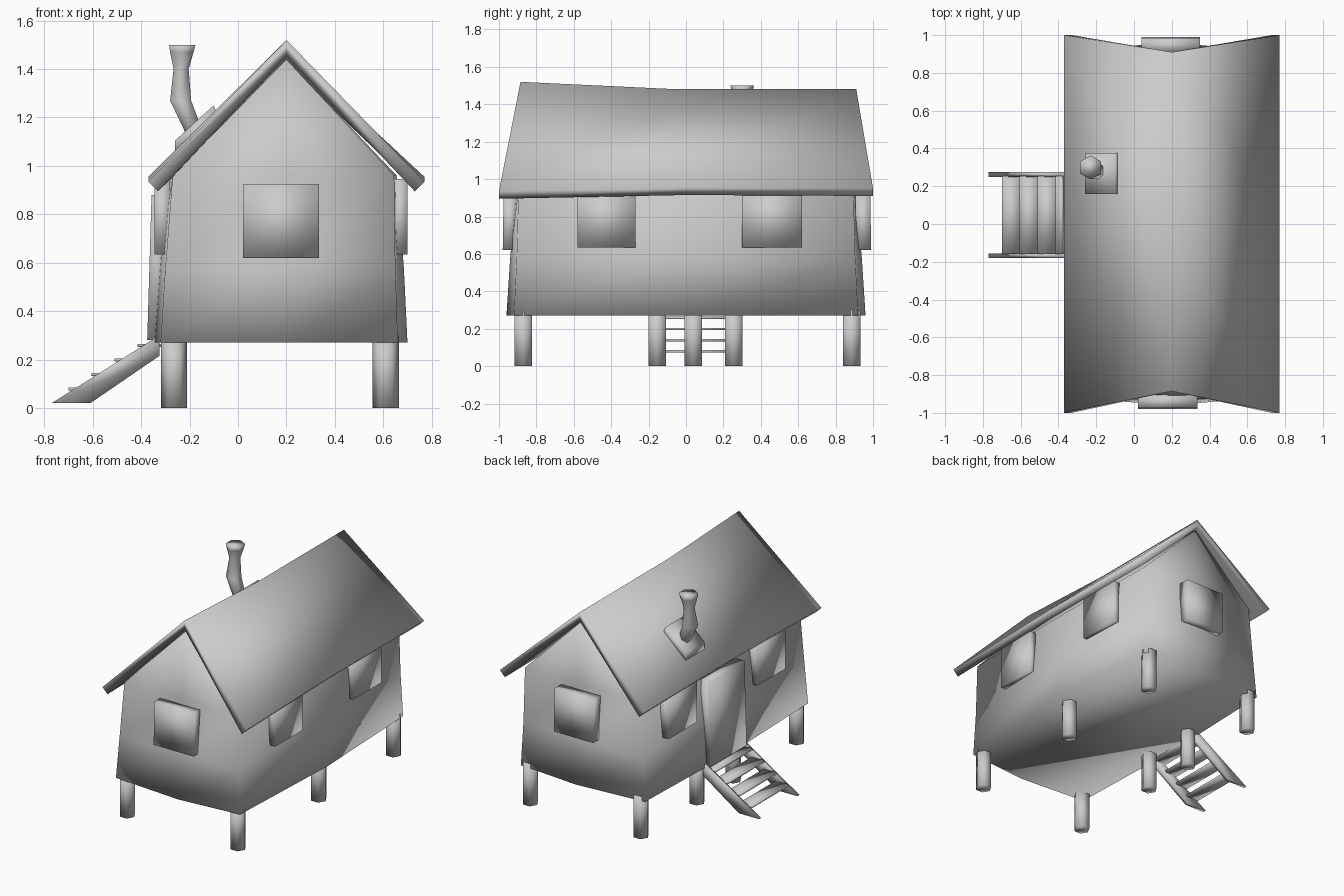
import bpy
from math import cos, sin, pi
from mathutils import Vector

if "Cube" in bpy.data.objects:
    bpy.data.objects.remove(bpy.data.objects["Cube"], do_unlink=True)

GREY = (0.6, 0.6, 0.6, 1)
mat = bpy.data.materials.new("plain grey")
mat.use_nodes = True
mat.diffuse_color = GREY
mat.node_tree.nodes["Principled BSDF"].inputs["Base Color"].default_value = GREY

MID = 0.2  # x of the ridge


def build(name, verts, faces):
    me = bpy.data.meshes.new(name)
    me.from_pydata([tuple(v) for v in verts], [], faces)
    me.materials.append(mat)
    me.shade_smooth()
    ob = bpy.data.objects.new(name, me)
    bpy.context.collection.objects.link(ob)
    return ob


def bridge(a, b, n):
    """Quads between two rings of n points starting at a and b."""
    return [(a + i, a + (i + 1) % n, b + (i + 1) % n, b + i) for i in range(n)]


def loft(name, rings):
    n = len(rings[0])
    faces = [tuple(reversed(range(n)))]
    for k in range(len(rings) - 1):
        faces += bridge(k * n, (k + 1) * n, n)
    faces.append(tuple(range((len(rings) - 1) * n, len(rings) * n)))
    return build(name, [v for r in rings for v in r], faces)


def box(name, lo, hi, lean=(0, 0)):
    """Box whose top is shifted by lean."""
    rings = []
    for z, (dx, dy) in ((lo[2], (0, 0)), (hi[2], lean)):
        rings.append([(lo[0] + dx, lo[1] + dy, z), (hi[0] + dx, lo[1] + dy, z),
                      (hi[0] + dx, hi[1] + dy, z), (lo[0] + dx, hi[1] + dy, z)])
    return loft(name, rings)


def hexagon(x, y, z, r, turn=0.0):
    return [(x + r * cos(turn + i * pi / 3), y + r * sin(turn + i * pi / 3), z)
            for i in range(6)]


# House body: bulging rings of corners and wall middles, closed by a gable
def wall_ring(z, x0, x1, y1, bulge):
    return [(x0, -y1, z), (MID, -y1 - bulge, z), (x1, -y1, z), (x1 + bulge, 0, z),
            (x1, y1, z), (MID, y1 + bulge, z), (x0, y1, z), (x0 - bulge * 0.7, 0, z)]


rings = [wall_ring(0.27, -0.32, 0.66, 0.92, 0.04),
         wall_ring(0.58, -0.30, 0.65, 0.905, 0.035),
         wall_ring(0.96, -0.27, 0.645, 0.895, 0.01)]
verts = [v for r in rings for v in r] + [(MID, -0.875, 1.44), (MID, 0.89, 1.41)]
faces = [tuple(reversed(range(8)))] + bridge(0, 8, 8) + bridge(8, 16, 8)
faces += [(16, 17, 24), (17, 18, 24), (20, 21, 25), (21, 22, 25),
          (18, 19, 24), (19, 25, 24), (19, 20, 25),
          (22, 23, 25), (23, 24, 25), (23, 16, 24)]
build("house_body", verts, faces)


# Roof: one bent slab, sagging in the middle, ridge ends pulled in
def roof_section(y, ridge_y, ridge_z, eave_z):
    return [(MID - 0.57, y, eave_z), (MID - 0.53, y, eave_z - 0.04),
            (MID, ridge_y, ridge_z - 0.065), (MID + 0.53, y, eave_z - 0.04),
            (MID + 0.57, y, eave_z), (MID, ridge_y, ridge_z)]


loft("roof", [roof_section(-1.0, -0.885, 1.52, 0.935),
              roof_section(0.0, -0.1, 1.483, 0.955),
              roof_section(1.0, 0.91, 1.482, 0.95)])

# Stilts
for i, (x, y) in enumerate([(-0.265, -0.87), (-0.265, -0.155), (-0.265, 0.255),
                            (-0.265, 0.885), (0.61, -0.87), (0.61, 0.04), (0.61, 0.885)]):
    loft(f"stilt_{i + 1}", [hexagon(x, y, 0, 0.054), hexagon(x, y, 0.3, 0.054)])

# Windows
box("front_window", (0.02, -0.98, 0.62), (0.335, -0.91, 0.925), (0, 0.005))
box("back_window", (0.04, 0.91, 0.62), (0.35, 0.99, 0.925), (0, -0.005))
for i, (y0, y1) in enumerate([(-0.58, -0.27), (0.30, 0.62)]):
    box(f"right_wall_window_{i + 1}", (0.64, y0, 0.635), (0.70, y1, 0.945))
for i, (y0, y1) in enumerate([(-0.63, -0.31), (0.37, 0.69)]):
    box(f"left_wall_window_{i + 1}", (-0.345, y0, 0.635), (-0.28, y1, 0.94))

# Door
box("door", (-0.375, -0.15, 0.28), (-0.31, 0.25, 0.88), (0.018, 0))

# Steps: two slanted rails and four treads
RAIL = [(-0.77, 0.02), (-0.61, 0.02), (-0.325, 0.215), (-0.325, 0.30)]
for side, y0, y1 in (("front", -0.18, -0.155), ("back", 0.25, 0.275)):
    loft(f"{side}_step_rail", [[(x, y, z) for x, z in RAIL] for y in (y1, y0)])
for i in range(4):
    x, z = -0.70 + 0.095 * i, 0.072 + 0.06 * i
    box(f"tread_{i + 1}", (x, -0.16, z), (x + 0.1, 0.255, z + 0.013))

# Chimney: bent flared pipe standing on a flashing plate
PIPE = [(-0.165, 0.275, 1.1, 0.04), (-0.237, 0.29, 1.27, 0.05), (-0.235, 0.30, 1.40, 0.036),
        (-0.232, 0.30, 1.47, 0.056), (-0.23, 0.30, 1.5, 0.063)]
loft("chimney", [hexagon(x, y, z, r, pi / 6) for x, y, z, r in PIPE])
plate = [(-0.26, 1.04), (-0.08, 1.20), (-0.10, 1.25), (-0.26, 1.105)]
loft("chimney_flashing", [[(x, y, z) for x, z in plate] for y in (0.375, 0.16)])
